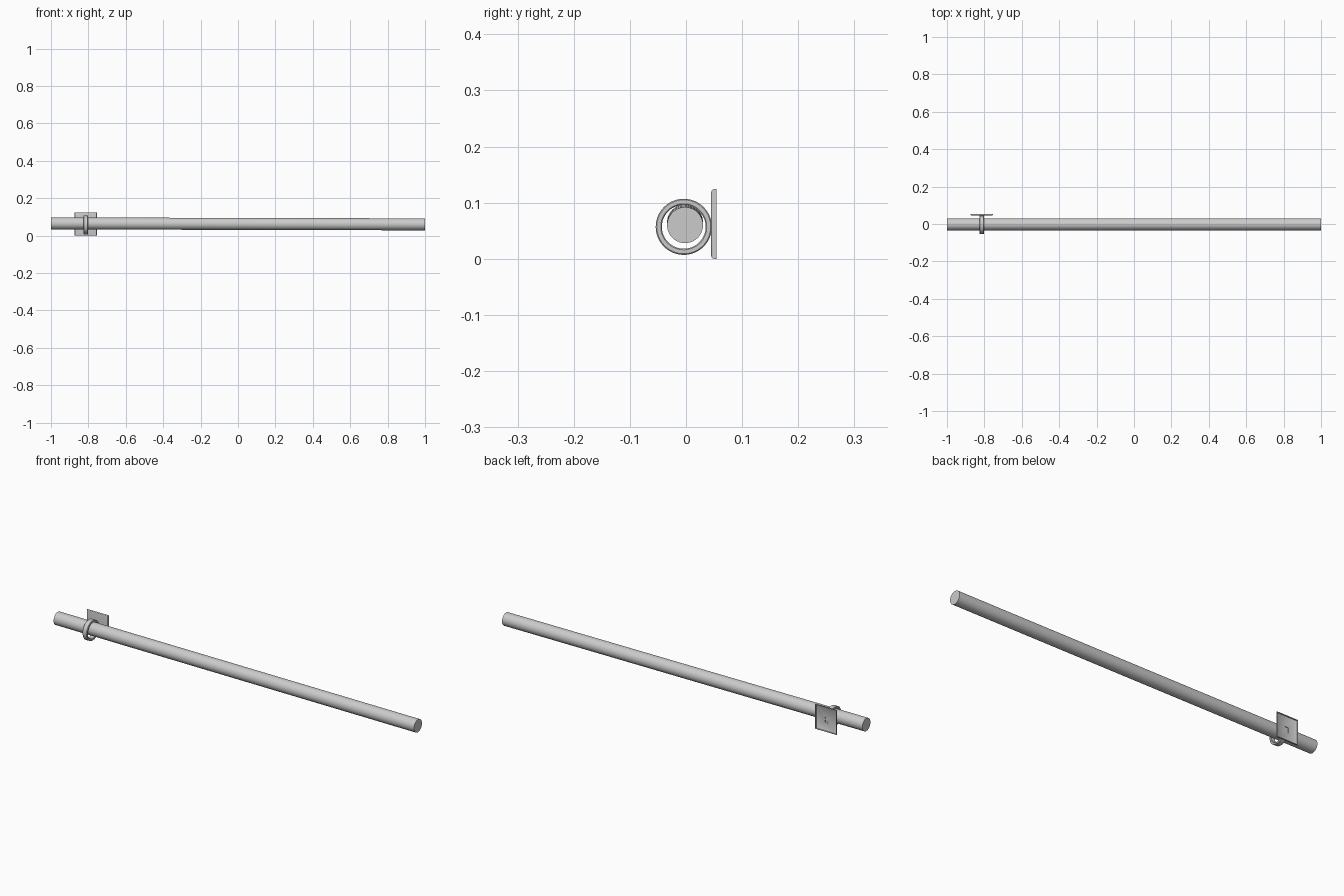
import bpy, bmesh, math
from mathutils import Vector

if "Cube" in bpy.data.objects:
    bpy.data.objects.remove(bpy.data.objects["Cube"])


def finish(name, bm):
    """Turn a bmesh into a named object with smooth sides and sharp edges."""
    bmesh.ops.recalc_face_normals(bm, faces=bm.faces[:])
    mesh = bpy.data.meshes.new(name)
    bm.to_mesh(mesh)
    bm.free()
    obj = bpy.data.objects.new(name, mesh)
    bpy.context.collection.objects.link(obj)
    bpy.ops.object.select_all(action='DESELECT')
    obj.select_set(True)
    bpy.context.view_layer.objects.active = obj
    bpy.ops.object.shade_smooth_by_angle(angle=math.radians(40))
    return obj


def sweep(name, loops, closed):
    """Bridge successive vertex loops; join last to first, or cap both ends."""
    bm = bmesh.new()
    rings = [[bm.verts.new(p) for p in loop] for loop in loops]
    n = len(rings[0])
    pairs = list(zip(rings, rings[1:]))
    if closed:
        pairs.append((rings[-1], rings[0]))
    for a, b in pairs:
        for i in range(n):
            j = (i + 1) % n
            bm.faces.new((a[i], a[j], b[j], b[i]))
    if not closed:
        bm.faces.new(rings[0])
        bm.faces.new(rings[-1])
    return finish(name, bm)


def square(hx, hz, y, zc):
    return [(BX + sx * hx, y, zc + sz * hz)
            for sx, sz in ((-1, -1), (1, -1), (1, 1), (-1, 1))]


BX = -0.814            # bracket centre along the rail
PLATE_Z = 0.062
RING_Y, RING_Z = -0.004, 0.057

# Rail: a long rod resting slightly tilted inside the ring
a, b = Vector((-1, -0.0017, 0.065)), Vector((1, -0.0017, 0.060))
bm = bmesh.new()
bmesh.ops.create_cone(bm, cap_ends=True, segments=64, radius1=0.032,
                      radius2=0.032, depth=(b - a).length)
rail = finish("rail", bm)
rail.location = (a + b) / 2
rail.rotation_euler = (b - a).to_track_quat('Z', 'Y').to_euler()

# Support ring: rectangular section with softened corners
section = [(0.039, -0.0105), (0.041, -0.0125), (0.048, -0.0125), (0.05, -0.0105),
           (0.05, 0.0105), (0.048, 0.0125), (0.041, 0.0125), (0.039, 0.0105)]
N = 64
sweep("support_ring",
      [[(BX + x, RING_Y + r * math.cos(2 * math.pi * i / N),
         RING_Z + r * math.sin(2 * math.pi * i / N)) for r, x in section]
       for i in range(N)], True)

# Wall plate: shallow open-backed shell with rounded lip and a square hole
profile = [(0.059, 0.054, PLATE_Z), (0.059, 0.050, PLATE_Z),
           (0.0583, 0.0475, PLATE_Z), (0.0567, 0.0457, PLATE_Z),
           (0.054, 0.045, PLATE_Z), (0.009, 0.045, RING_Z),
           (0.009, 0.048, RING_Z), (0.053, 0.048, PLATE_Z),
           (0.0555, 0.050, PLATE_Z), (0.0563, 0.054, PLATE_Z)]
sweep("wall_plate", [square(h, h + (0.003 if h > 0.02 else 0.004), y, z)
                     for h, y, z in profile], True)

# Stem: short flared neck between ring and plate
sweep("stem", [square(0.0115, 0.018, 0.0375, RING_Z),
               square(0.0115, 0.0145, 0.042, RING_Z),
               square(0.0115, 0.0135, 0.0455, RING_Z)], False)
